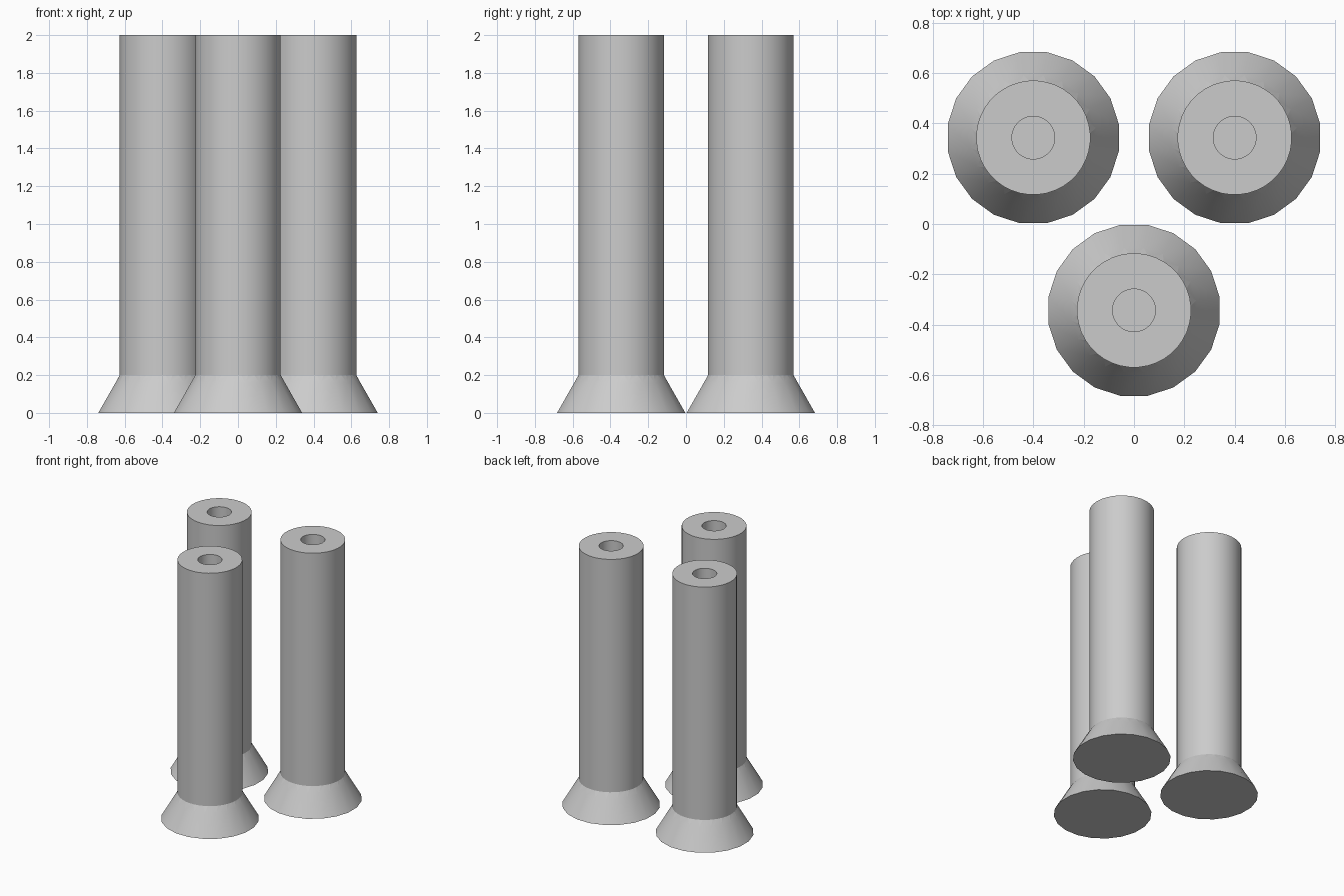
import bpy, bmesh, math

if "Cube" in bpy.data.objects:
    bpy.data.objects.remove(bpy.data.objects["Cube"])

SIDES = 20            # sides of the flared foot
FINE = SIDES * 2      # sides of the shaft
FLARE_Z, TOP_Z = 0.2, 2.0

grey = bpy.data.materials.new("plain grey")
grey.diffuse_color = (0.6, 0.6, 0.6, 1)
grey.use_nodes = True
grey.node_tree.nodes["Principled BSDF"].inputs["Base Color"].default_value = grey.diffuse_color


def ring(bm, n, radius, z):
    """Ring of vertices, with flat sides facing the axes."""
    return [bm.verts.new((radius * math.cos((i + 0.5) * math.tau / n),
                          radius * math.sin((i + 0.5) * math.tau / n), z))
            for i in range(n)]


def band(bm, low, high):
    """Quads joining two rings of equal count."""
    n = len(low)
    return [bm.faces.new((low[i], low[(i + 1) % n], high[(i + 1) % n], high[i]))
            for i in range(n)]


def make_column(name, x, y):
    bm = bmesh.new()
    # flared foot, closed underneath
    foot = ring(bm, SIDES, 0.344, 0)
    collar = ring(bm, SIDES, 0.2515, 0.16)
    shaft_low = ring(bm, FINE, 0.227, FLARE_Z)
    bm.faces.new(foot[::-1])
    band(bm, foot, collar)
    # toothed collar where the foot meets the finer shaft
    teeth = []
    for i in range(SIDES):
        j = (i + 1) % SIDES
        a, b, c = shaft_low[2 * i], shaft_low[2 * i + 1], shaft_low[2 * j]
        teeth.append(bm.faces.new((collar[i], b, a)))
        bm.faces.new((collar[i], collar[j], c, b))
    # shaft, rim and blind bore
    shaft_top = ring(bm, FINE, 0.227, TOP_Z)
    bore_top = ring(bm, FINE, 0.085, TOP_Z)
    bore_low = ring(bm, FINE, 0.085, FLARE_Z)
    band(bm, shaft_low, shaft_top)
    band(bm, shaft_top, bore_top)
    band(bm, bore_top, bore_low)
    bm.faces.new(bore_low)
    bm.normal_update()

    # smooth the round walls, keep rims, seam and teeth crisp
    for f in bm.faces:
        f.smooth = True
    for e in bm.edges:
        e.smooth = e.calc_face_angle(0) < math.radians(25)
    for f in teeth:
        for e in f.edges:
            e.smooth = False
    mesh = bpy.data.meshes.new(name)
    bm.to_mesh(mesh)
    bm.free()
    mesh.materials.append(grey)
    obj = bpy.data.objects.new(name, mesh)
    obj.location = (x, y, 0)
    bpy.context.collection.objects.link(obj)


# three identical columns in a triangle
make_column("front_column", 0, -0.343)
make_column("back_left_column", -0.4, 0.343)
make_column("back_right_column", 0.4, 0.343)
